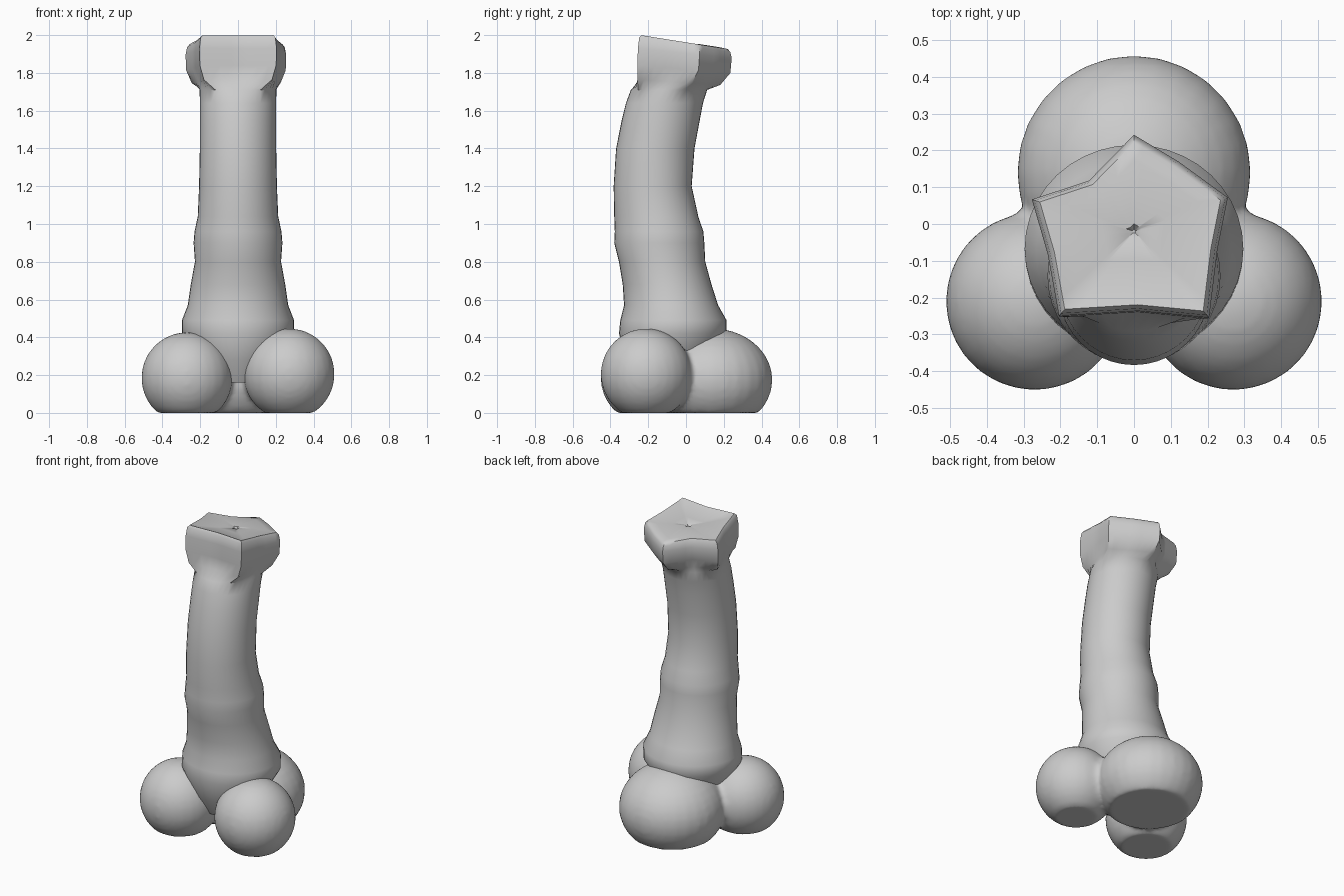
import bpy, bmesh
from math import sin, cos, pi
from mathutils import Matrix, Vector

if "Cube" in bpy.data.objects:
    bpy.data.objects.remove(bpy.data.objects["Cube"])


def finish(name, bm, angle):
    bmesh.ops.recalc_face_normals(bm, faces=bm.faces)
    me = bpy.data.meshes.new(name)
    bm.to_mesh(me)
    bm.free()
    ob = bpy.data.objects.new(name, me)
    bpy.context.collection.objects.link(ob)
    bpy.ops.object.select_all(action='DESELECT')
    ob.select_set(True)
    bpy.context.view_layer.objects.active = ob
    bpy.ops.object.shade_smooth_by_angle(angle=angle)
    return ob


# Base: two front balls and one wide back ball, flattened on the floor
bm = bmesh.new()
for loc, size in (((-0.27, -0.21, 0.185), (0.242, 0.242, 0.242)),
                  ((0.27, -0.21, 0.205), (0.242, 0.242, 0.242)),
                  ((0, 0.14, 0.175), (0.318, 0.318, 0.272))):
    ball = bmesh.new()
    bmesh.ops.create_uvsphere(ball, u_segments=28, v_segments=18, radius=1,
                              matrix=Matrix.LocRotScale(Vector(loc), None, Vector(size)))
    bmesh.ops.bisect_plane(ball, geom=ball.verts[:] + ball.edges[:] + ball.faces[:],
                           plane_co=(0, 0, 0), plane_no=(0, 0, -1), clear_outer=True)
    bmesh.ops.holes_fill(ball, edges=[e for e in ball.edges if e.is_boundary], sides=0)
    tmp = bpy.data.meshes.new("ball_part")
    ball.to_mesh(tmp)
    ball.free()
    bm.from_mesh(tmp)
    bpy.data.meshes.remove(tmp)
base = finish("base_balls", bm, pi)
rem = base.modifiers.new("merge", 'REMESH')
rem.mode = 'VOXEL'
rem.voxel_size = 0.016
rem.use_smooth_shade = True
sm = base.modifiers.new("soften", 'SMOOTH')
sm.factor = 0.5
sm.iterations = 6

# Trunk and star-shaped cap: one loft of rings
N = 40
# star radii every 36 degrees, starting at +x
STAR = [0.245, 0.24, 0.235, 0.225, 0.20, 0.245, 0.27, 0.265, 0.225, 0.265]
STAR_PTS = [(0.25, 0.07), (0.12, 0.165), (0, 0.237), (-0.12, 0.115), (-0.272, 0.065),
            (-0.23, -0.08), (-0.20, -0.245), (0.01, -0.232), (0.20, -0.25), (0.222, -0.07)]
C = Vector((0, -0.02))


def star_ring(k, z_front, z_back, dy=0.0):
    """Rounded five-point outline, scaled by k and tilted front to back."""
    ring = []
    for i in range(N):
        t = i / N * 10
        a, f = int(t), t - int(t)
        f = f * f * (3 - 2 * f) * 0.4 + f * 0.6
        p = Vector(STAR_PTS[a]).lerp(Vector(STAR_PTS[(a + 1) % 10]), f)
        p = C + (p - C) * k
        s = (p.y + 0.24) / 0.47
        ring.append((p.x, p.y + dy, z_front + (z_back - z_front) * s))
    return ring


def round_ring(z, rx, y0, y1):
    cy, ry = (y0 + y1) / 2, (y1 - y0) / 2
    start = pi / 10
    return [(rx * cos(start + 2 * pi * i / N), cy + ry * sin(start + 2 * pi * i / N), z)
            for i in range(N)]


rings = [round_ring(*r) for r in (
    (0.16, 0.13, -0.25, 0.05), (0.28, 0.22, -0.315, 0.13), (0.42, 0.297, -0.355, 0.215),
    (0.49, 0.297, -0.348, 0.215), (0.57, 0.266, -0.328, 0.17), (0.68, 0.25, -0.335, 0.135),
    (0.80, 0.228, -0.355, 0.102), (0.90, 0.235, -0.38, 0.097), (0.96, 0.23, -0.377, 0.092),
    (1.04, 0.213, -0.38, 0.065), (1.2, 0.206, -0.383, 0.03), (1.4, 0.202, -0.37, 0.045),
    (1.55, 0.202, -0.34, 0.073), (1.64, 0.202, -0.318, 0.09), (1.71, 0.203, -0.292, 0.112))]
rings += [star_ring(0.90, 1.765, 1.735, -0.03), star_ring(1.01, 1.84, 1.80, -0.005),
          star_ring(1.02, 1.93, 1.88), star_ring(0.99, 1.985, 1.91),
          star_ring(0.94, 2.0, 1.925), star_ring(0.75, 1.985, 1.93),
          star_ring(0.35, 1.967, 1.945), star_ring(0.08, 1.955, 1.95),
          star_ring(0.02, 1.935, 1.935)]

bm = bmesh.new()
loops = [[bm.verts.new(co) for co in ring] for ring in rings]
for lo, hi in zip(loops, loops[1:]):
    for i in range(N):
        j = (i + 1) % N
        bm.faces.new((lo[i], lo[j], hi[j], hi[i]))
bm.faces.new(loops[0])
bm.faces.new(loops[-1])
finish("trunk_with_star_cap", bm, 0.9)
